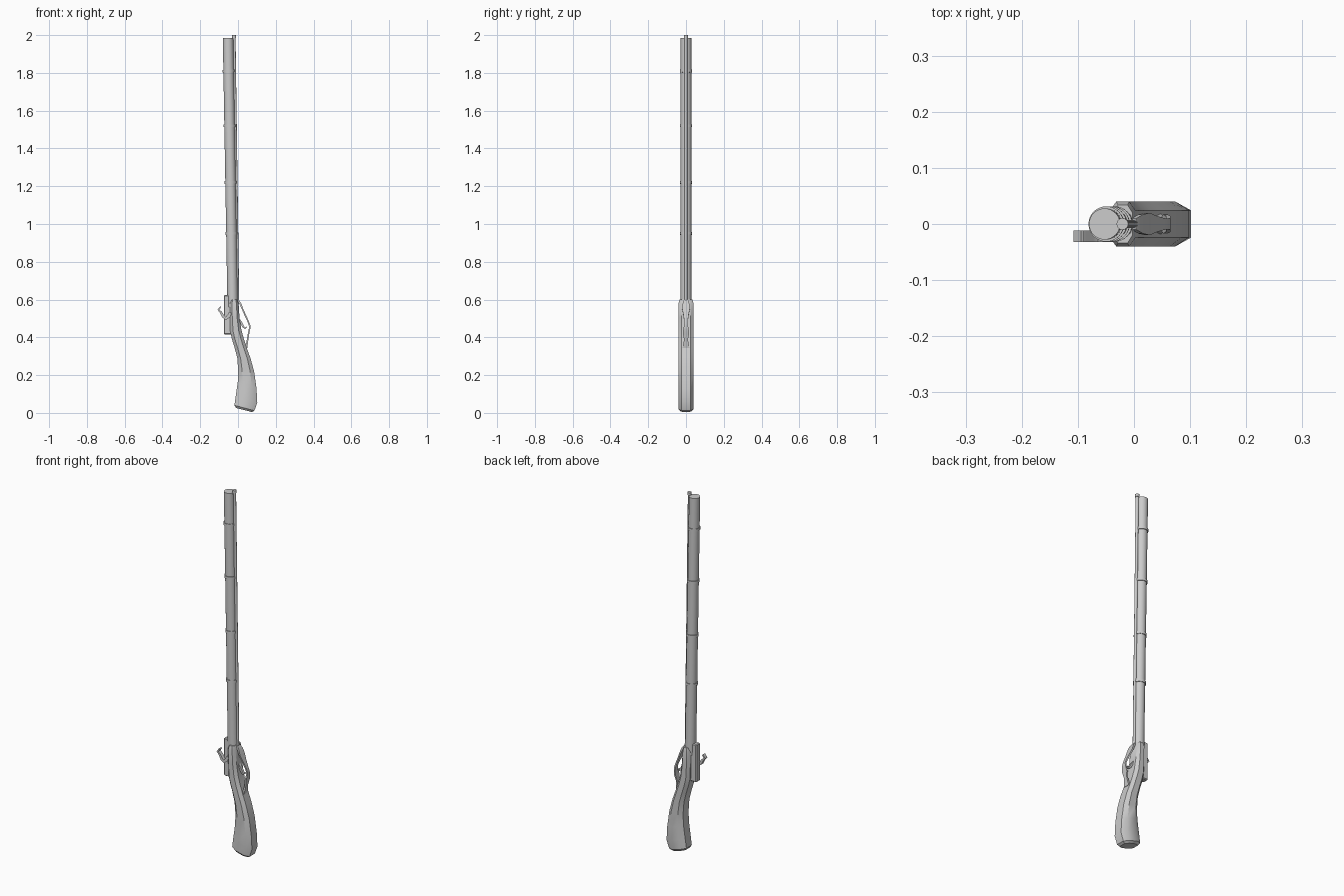
import bpy, bmesh
from mathutils import Vector

if "Cube" in bpy.data.objects:
    bpy.data.objects.remove(bpy.data.objects["Cube"])


def finish(name, bm, angle=0.6):
    bmesh.ops.recalc_face_normals(bm, faces=bm.faces)
    me = bpy.data.meshes.new(name)
    bm.to_mesh(me)
    bm.free()
    ob = bpy.data.objects.new(name, me)
    bpy.context.collection.objects.link(ob)
    bpy.ops.object.select_all(action='DESELECT')
    ob.select_set(True)
    bpy.context.view_layer.objects.active = ob
    bpy.ops.object.shade_smooth_by_angle(angle=angle)
    return ob


def loft(name, rings, angle=0.6):
    bm = bmesh.new()
    vs = [[bm.verts.new(p) for p in ring] for ring in rings]
    n = len(vs[0])
    for a, b in zip(vs, vs[1:]):
        for i in range(n):
            bm.faces.new((a[i], a[(i + 1) % n], b[(i + 1) % n], b[i]))
    bm.faces.new(vs[0])
    bm.faces.new(vs[-1])
    return finish(name, bm, angle)


def tube(name, x0, z0, x1, z1, r, seg=32):
    a, b = Vector((x0, 0, z0)), Vector((x1, 0, z1))
    bm = bmesh.new()
    bmesh.ops.create_cone(bm, cap_ends=True, segments=seg, radius1=r, radius2=r, depth=(b - a).length)
    q = Vector((0, 0, 1)).rotation_difference(b - a)
    bmesh.ops.rotate(bm, verts=bm.verts, matrix=q.to_matrix())
    bmesh.ops.translate(bm, verts=bm.verts, vec=(a + b) / 2)
    return finish(name, bm)


def strip(name, path, y=0.0):
    """Flat bar along an XZ path of (x, z, half thickness, half width)."""
    rings = []
    for i, (x, z, t, w) in enumerate(path):
        p, q = path[max(i - 1, 0)], path[min(i + 1, len(path) - 1)]
        d = Vector((q[0] - p[0], q[1] - p[1])).normalized()
        nx, nz = -d.y * t, d.x * t
        rings.append([(x + nx, y - w, z + nz), (x + nx, y + w, z + nz),
                      (x - nx, y + w, z - nz), (x - nx, y - w, z - nz)])
    return loft(name, rings)


# Stock: octagonal sections between a back point and a belly point
def octagon(lx, lz, rx, rz, w):
    l, r = Vector((lx, 0, lz)), Vector((rx, 0, rz))
    out = []
    for u, k in ((0, -.6), (.25, -1), (.75, -1), (1, -.6), (1, .6), (.75, 1), (.25, 1), (0, .6)):
        p = l.lerp(r, u)
        out.append((p.x, k * w, p.z))
    return out


stock = [(-.010, .026, .075, .004, .030), (-.019, .040, .087, .012, .039),
         (-.012, .090, .102, .055, .040), (-.001, .165, .098, .130, .040),
         (.001, .225, .085, .220, .040), (-.004, .290, .066, .290, .040),
         (-.018, .345, .046, .345, .040), (-.032, .390, .030, .395, .040),
         (-.041, .430, .018, .440, .040), (-.043, .500, .008, .505, .040),
         (-.043, .580, .003, .580, .040), (-.037, .600, -.003, .600, .034)]
loft("stock", [octagon(*s) for s in stock])

# Barrel, leaning slightly toward the sight side
X0, Z0, X1, Z1 = -.028, .56, -.0525, 1.985


def axis(z):
    return X0 + (X1 - X0) * (z - Z0) / (Z1 - Z0)


tube("barrel", X0, Z0, X1, Z1, .0278)
for i, z in enumerate((.95, 1.22, 1.52, 1.81)):
    tube(f"barrel_band_{i + 1}", axis(z - .007), z - .007, axis(z + .007), z + .007, .0315)

# Ramrod and its tip
tube("ramrod", -.001, .58, -.0205, 1.992, .0075, 16)
tube("ramrod_tip", -.0203, 1.985, -.0206, 2.0, .0105, 16)

# Lock block behind the barrel
bm = bmesh.new()
bmesh.ops.create_cube(bm, size=1)
bmesh.ops.scale(bm, verts=bm.verts, vec=(.055, .034, .208))
bmesh.ops.translate(bm, verts=bm.verts, vec=(-.0475, 0, .519))
bmesh.ops.bevel(bm, geom=bm.edges[:], offset=.004, segments=1, affect='EDGES')
finish("lock_block", bm, .3)

# Hammer on the front side of the lock
strip("hammer", [(-.092, .563, .003, .010), (-.103, .546, .005, .010), (-.090, .532, .006, .010),
                 (-.078, .510, .007, .010), (-.064, .500, .008, .010), (-.050, .512, .009, .010),
                 (-.040, .532, .007, .010)], y=-.022)

# Trigger guard, flaring and pinching along its length
strip("trigger_guard", [(.000, .596, .005, .010), (.012, .580, .005, .017), (.024, .550, .004, .020),
                        (.038, .518, .004, .014), (.052, .488, .004, .010), (.061, .464, .004, .010),
                        (.061, .444, .004, .014), (.056, .420, .004, .017), (.051, .390, .004, .010),
                        (.047, .365, .005, .014), (.043, .345, .006, .018)])

# Trigger
strip("trigger", [(.004, .492, .007, .007), (.018, .475, .006, .007), (.028, .456, .005, .007),
                  (.038, .448, .004, .007), (.046, .455, .003, .007)])
